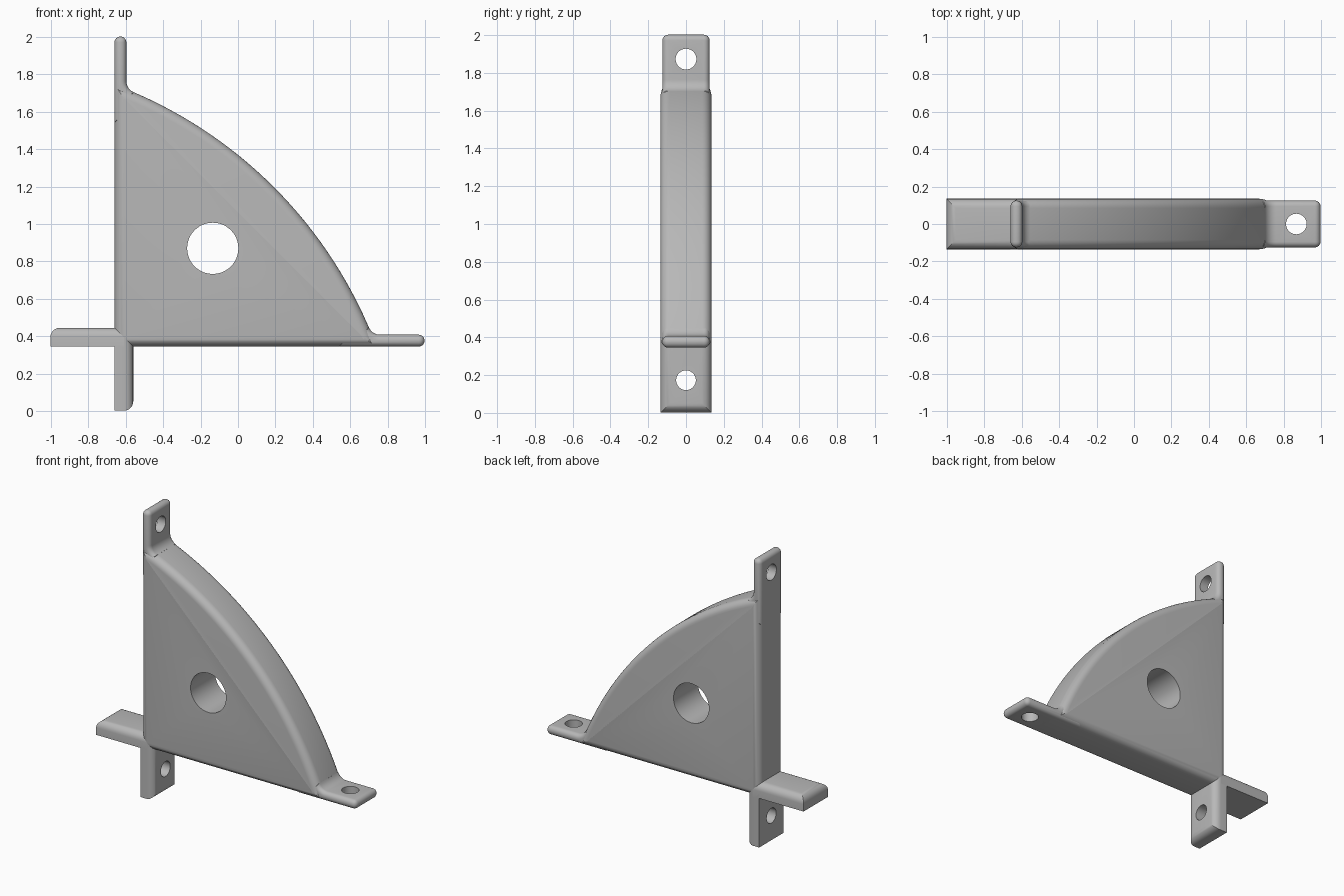
import bpy, bmesh, math
from mathutils import Matrix, Vector

cube = bpy.data.objects.get("Cube")
if cube:
    bpy.data.objects.remove(cube, do_unlink=True)

grey = bpy.data.materials.new("plain grey")
grey.use_nodes = True
COLOUR = (0.48, 0.48, 0.48, 1)
grey.diffuse_color = COLOUR
grey.node_tree.nodes["Principled BSDF"].inputs["Base Color"].default_value = COLOUR

# The bracket is symmetric about the diagonal of its corner: u runs along x, v up z
X0, Z0 = -0.66, 0.345
HALF = 0.135
TAB_HALF, TAB_T, TAB_END = 0.125, 0.063, 1.657
ARC_C, ARC_R, FILLET = -0.84, 2.393, 0.065


def place(u, v, swap):
    return (X0 + v, Z0 + u) if swap else (X0 + u, Z0 + v)


def prism(name, points, half, radius, rounded, swap=False):
    """Extrude a (u, v) outline along y and round the edges chosen by the rule."""
    bm = bmesh.new()
    rings = []
    for y in (-half, half):
        ring = []
        for u, v in points:
            x, z = place(u, v, swap)
            ring.append(bm.verts.new((x, y, z)))
        rings.append(ring)
    n = len(points)
    edges = []
    bm.faces.new(rings[0])
    bm.faces.new(rings[1][::-1])
    for i in range(n):
        j = (i + 1) % n
        bm.faces.new((rings[0][i], rings[1][i], rings[1][j], rings[0][j]))
    for i in range(n):
        j = (i + 1) % n
        if rounded(points[i], points[j]):
            edges += [bm.edges.get((r[i], r[j])) for r in rings]
        if rounded(points[i], points[i]):
            edges.append(bm.edges.get((rings[0][i], rings[1][i])))
    bmesh.ops.recalc_face_normals(bm, faces=bm.faces)
    bmesh.ops.bevel(bm, geom=edges, offset=radius, offset_type='OFFSET',
                    segments=6, profile=0.5, affect='EDGES')
    bmesh.ops.recalc_face_normals(bm, faces=bm.faces)
    mesh = bpy.data.meshes.new(name)
    bm.to_mesh(mesh)
    bm.free()
    mesh.materials.append(grey)
    obj = bpy.data.objects.new(name, mesh)
    bpy.context.collection.objects.link(obj)
    return obj


def select(obj):
    bpy.ops.object.select_all(action='DESELECT')
    obj.select_set(True)
    bpy.context.view_layer.objects.active = obj


def drill(obj, u, v, radius, axis, swap=False):
    """Cut a round hole through the part along the given axis."""
    x, z = place(u, v, swap)
    bm = bmesh.new()
    turn = Vector((0, 0, 1)).rotation_difference(Vector(axis)).to_matrix().to_4x4()
    bmesh.ops.create_cone(bm, cap_ends=True, segments=48, radius1=radius,
                          radius2=radius, depth=0.5,
                          matrix=Matrix.Translation((x, 0, z)) @ turn)
    mesh = bpy.data.meshes.new("hole_cutter")
    bm.to_mesh(mesh)
    bm.free()
    mesh.materials.append(grey)
    cutter = bpy.data.objects.new("hole_cutter", mesh)
    cutter.hide_render = True
    bpy.context.collection.objects.link(cutter)
    mod = obj.modifiers.new("hole", 'BOOLEAN')
    mod.operation = 'DIFFERENCE'
    mod.solver = 'EXACT'
    mod.object = cutter
    select(obj)
    bpy.ops.object.modifier_apply(modifier=mod.name)
    bpy.data.objects.remove(cutter, do_unlink=True)


# Curved web: a quarter shape with a bowed outer edge
lean = math.asin(-ARC_C / ARC_R)
steps = 32
outline = [(0, 0)]
for i in range(steps + 1):
    a = lean + (math.pi / 2 - 2 * lean) * i / steps
    outline.append((ARC_C + ARC_R * math.cos(a), ARC_C + ARC_R * math.sin(a)))
web = prism("curved_web", outline, HALF, 0.05, lambda p, q: p != q)
drill(web, 0.525, 0.525, 0.137, (0, 1, 0))
parts = [web]

# Mounting tabs, with a fillet flowing into the web
fv = TAB_T + FILLET
fu = ARC_C + math.sqrt((ARC_R + FILLET) ** 2 - (fv - ARC_C) ** 2)
meet = math.atan2(ARC_C - fv, ARC_C - fu) % (2 * math.pi)
tab_outline = [(1.2, 0), (TAB_END, 0), (TAB_END, TAB_T)]
for i in range(9):
    a = 1.5 * math.pi + (meet - 1.5 * math.pi) * i / 8
    tab_outline.append((fu + FILLET * math.cos(a), fv + FILLET * math.sin(a)))
tab_outline.append((1.2, tab_outline[-1][1]))


def tab_rule(p, q):
    return p != q or p[0] == TAB_END


for name, swap in (("lower_tab", False), ("upper_tab", True)):
    tab = prism(name, tab_outline, TAB_HALF, 0.03, tab_rule, swap)
    drill(tab, 1.528, 0, 0.055, (1, 0, 0) if swap else (0, 0, 1), swap)
    parts.append(tab)

# Side ledge and lower leg: bars with one rounded face, crossing at the corner
BAR_T, BAR_END = 0.1, -0.343
bar_outline = [(BAR_END, 0), (0.05, 0), (0.05, BAR_T), (BAR_END, BAR_T)]


def bar_rule(p, q):
    return p[1] == q[1] == BAR_T and (p != q or p[0] == BAR_END)


ledge = prism("side_ledge", bar_outline, HALF, 0.05, bar_rule)
leg = prism("lower_leg", bar_outline, HALF, 0.05, bar_rule, True)
drill(leg, -0.172, 0, 0.052, (1, 0, 0), True)
parts += [ledge, leg]

for obj in parts:
    select(obj)
    bpy.ops.object.shade_smooth_by_angle(angle=math.radians(30))
